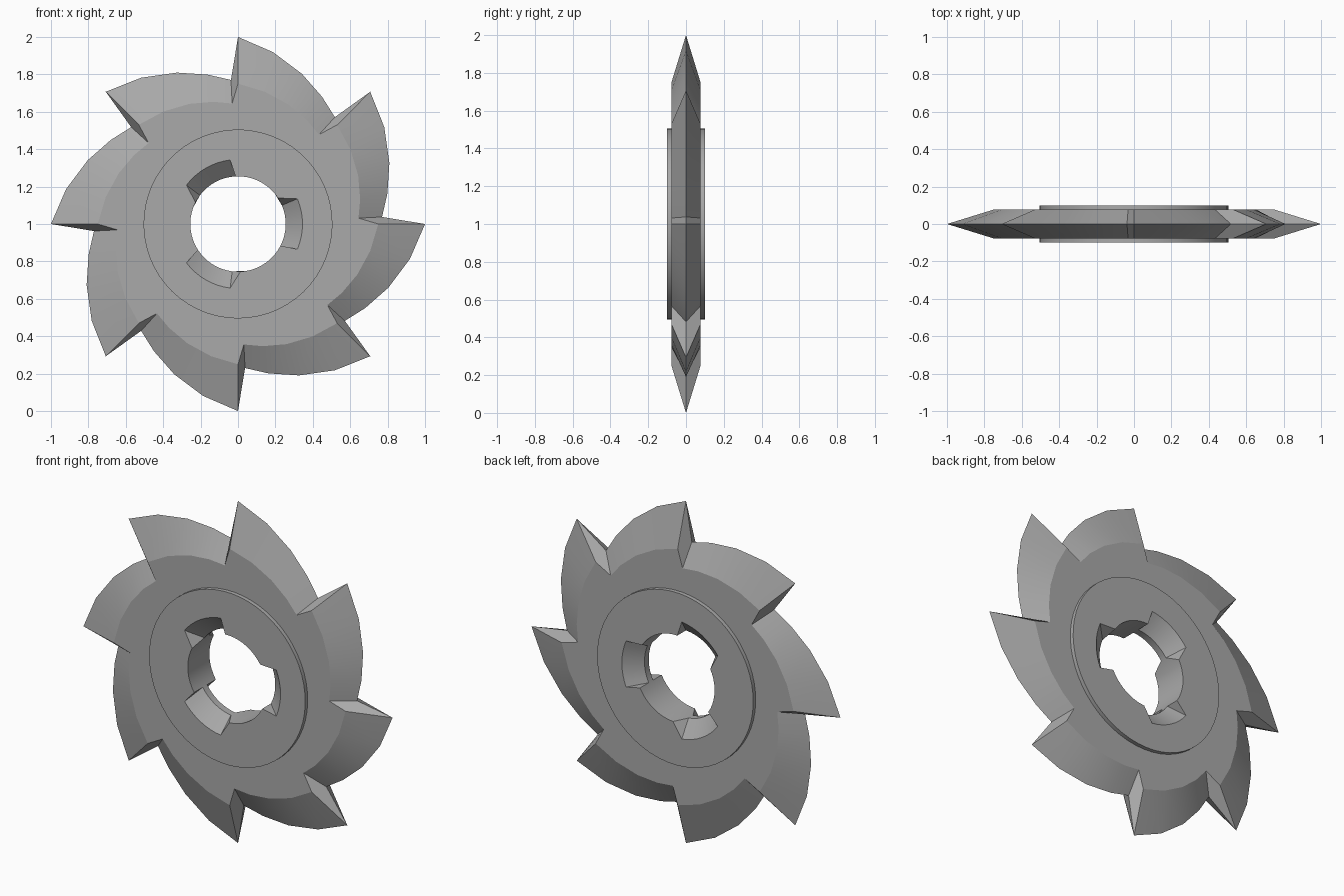
import bpy
import bmesh
from math import cos, sin, radians

cube = bpy.data.objects.get("Cube")
if cube:
    bpy.data.objects.remove(cube, do_unlink=True)

steel = bpy.data.materials.new("steel_grey")
steel.use_nodes = True
grey = (0.4, 0.4, 0.4, 1)
steel.diffuse_color = grey
steel.node_tree.nodes["Principled BSDF"].inputs["Base Color"].default_value = grey


def polar(r, deg, y):
    """Point on the wheel, whose axle runs along y."""
    return (r * cos(radians(deg)), y, 1 + r * sin(radians(deg)))


def build_half(name, rings, caps=()):
    """Bridge closed rings of points, add extra faces, mirror to the back."""
    bm = bmesh.new()
    verts = [[bm.verts.new(p) for p in ring] for ring in rings]
    count = len(rings[0])
    for a, b in zip(verts, verts[1:]):
        for i in range(count):
            j = (i + 1) % count
            bm.faces.new((a[i], a[j], b[j], b[i]))
    bmesh.ops.remove_doubles(bm, verts=bm.verts[:], dist=0.0005)
    # mirror the front half across the middle plane
    half = bm.verts[:] + bm.edges[:] + bm.faces[:]
    copy = bmesh.ops.duplicate(bm, geom=half)["geom"]
    for v in copy:
        if isinstance(v, bmesh.types.BMVert):
            v.co.y = -v.co.y
    bmesh.ops.remove_doubles(bm, verts=bm.verts[:], dist=0.0005)
    bmesh.ops.recalc_face_normals(bm, faces=bm.faces[:])
    mesh = bpy.data.meshes.new(name)
    bm.to_mesh(mesh)
    bm.free()
    mesh.materials.append(steel)
    obj = bpy.data.objects.new(name, mesh)
    bpy.context.collection.objects.link(obj)
    bpy.ops.object.select_all(action="DESELECT")
    obj.select_set(True)
    bpy.context.view_layer.objects.active = obj
    bpy.ops.object.shade_smooth_by_angle(angle=radians(14))
    return obj


# Blade: eight swept teeth with a sharp ridge and bevelled flanks
TEETH = 8
HALF = 0.077
sweep = [0, 11.5, 23, 33.5, 42.2]
ridge_radius = [1, 0.938, 0.873, 0.815, 0.771]
bore, core, flank, ridge = [], [], [], []
for k in range(TEETH):
    for t, r in zip(sweep, ridge_radius):
        angle = 90 - k * 360 / TEETH - t
        bore.append(polar(0.42, angle, 0))
        core.append(polar(0.42, angle, -HALF))
        flank.append(polar(0.75 - 0.105 * t / sweep[-1], angle, -HALF))
        ridge.append(polar(r, angle, 0))
build_half("toothed_blade", [bore, core, flank, ridge])

# Hub: raised collar, bored through, with three sloped notches on each face
R, BORE, NOTCH = 0.505, 0.255, 0.345
# each column: radius and angle of the face edge, angle on the bore land
columns = [(BORE, -27, -27)]
steps = 8
for i in range(steps + 1):
    f = i / steps
    columns.append((NOTCH, -23 + 46 * f, -27 + 50 * f))
columns.append((BORE, 33, 23))
columns += [(BORE, 39.5 + 6.7 * i, 39.5 + 6.7 * i) for i in range(8)]

rim_mid, rim, edge, land, bore_mid = [], [], [], [], []
for k in range(3):
    for i, (r, face_angle, land_angle) in enumerate(columns):
        turn = 120 * k
        rim_angle = turn - 27 + 120 * i / len(columns)
        rim_mid.append(polar(R, rim_angle, 0))
        rim.append(polar(R, rim_angle, -0.1))
        edge.append(polar(r, turn + face_angle, -0.1))
        land.append(polar(BORE, turn + land_angle, -0.02))
        bore_mid.append(polar(BORE, turn + land_angle, 0))


def build_hub():
    # the merged columns leave zero-area faces, which are dissolved
    obj = build_half("notched_hub", [rim_mid, rim, edge, land])
    bm = bmesh.new()
    bm.from_mesh(obj.data)
    bmesh.ops.dissolve_degenerate(bm, dist=0.0001, edges=bm.edges[:])
    # close the narrow land between front and back notches
    loose = [e for e in bm.edges if e.is_boundary]
    bmesh.ops.bridge_loops(bm, edges=loose)
    bmesh.ops.recalc_face_normals(bm, faces=bm.faces[:])
    bm.to_mesh(obj.data)
    bm.free()
    bpy.ops.object.shade_smooth_by_angle(angle=radians(14))


build_hub()
